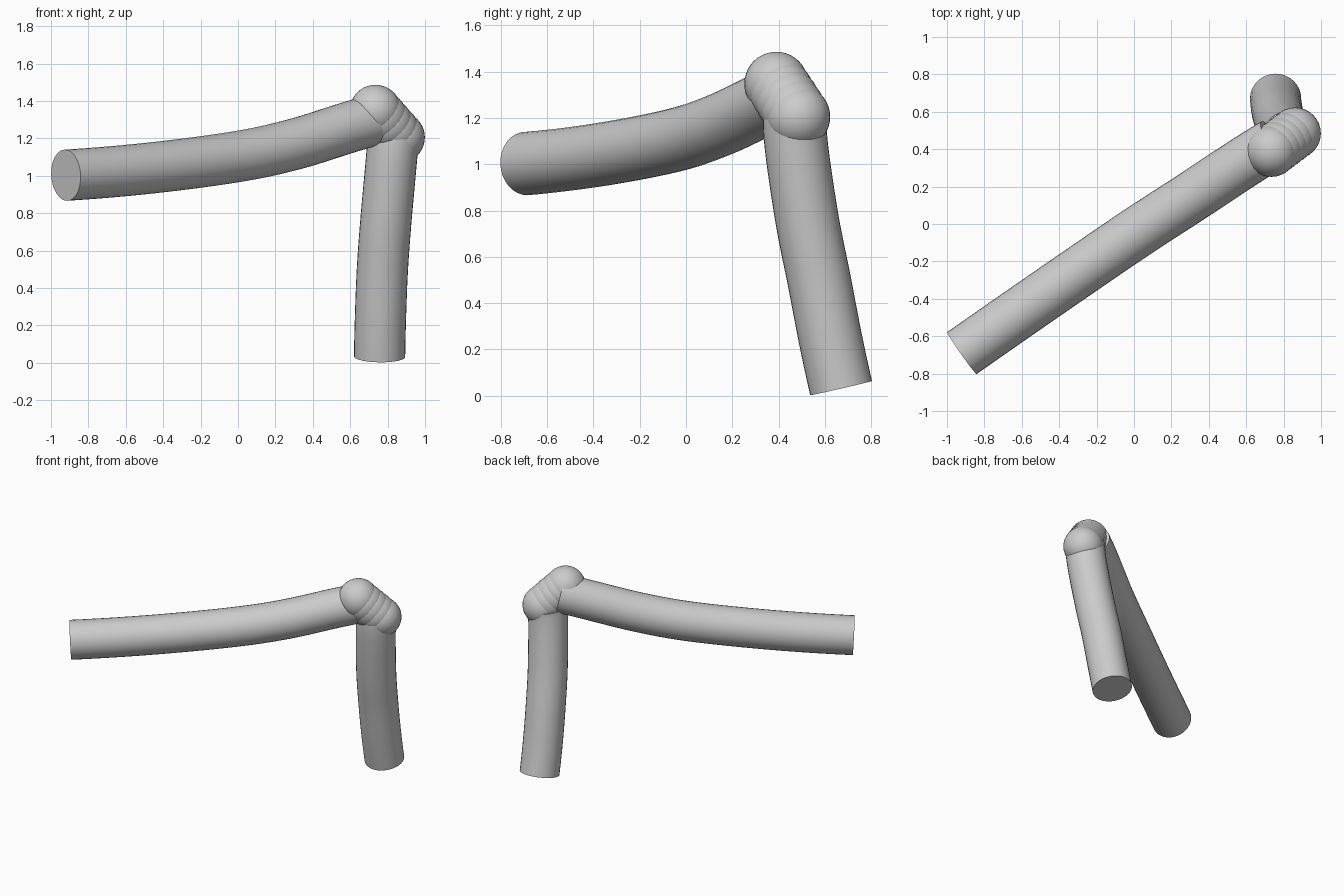
import bpy, bmesh, math
from mathutils import Vector

if "Cube" in bpy.data.objects:
    bpy.data.objects.remove(bpy.data.objects["Cube"])

R = 0.137
SIDES = 32

grey = bpy.data.materials.new("plain grey")
grey.diffuse_color = (0.6, 0.6, 0.6, 1)
grey.use_nodes = True
grey.node_tree.nodes["Principled BSDF"].inputs["Base Color"].default_value = grey.diffuse_color


def finish(name, bm):
    bmesh.ops.recalc_face_normals(bm, faces=bm.faces)
    me = bpy.data.meshes.new(name)
    bm.to_mesh(me)
    bm.free()
    me.materials.append(grey)
    ob = bpy.data.objects.new(name, me)
    bpy.context.collection.objects.link(ob)
    bpy.context.view_layer.objects.active = ob
    ob.select_set(True)
    bpy.ops.object.shade_smooth_by_angle(angle=math.radians(35))
    ob.select_set(False)


def spline(pts, steps=6):
    """Smooth path through the points, with parabolic ends."""
    p = [Vector(v) for v in pts]
    p = [3 * p[0] - 3 * p[1] + p[2]] + p + [3 * p[-1] - 3 * p[-2] + p[-3]]
    out = []
    for i in range(1, len(p) - 2):
        a, b, c, d = p[i - 1:i + 3]
        for k in range(steps):
            t = k / steps
            out.append(0.5 * (2 * b + (c - a) * t + (2 * a - 5 * b + 4 * c - d) * t * t
                              + (3 * b - a - 3 * c + d) * t ** 3))
    out.append(p[-2])
    return out


def tube(name, pts, side):
    path = spline(pts)
    bm = bmesh.new()
    rings = []
    for i, c in enumerate(path):
        t = (path[min(i + 1, len(path) - 1)] - path[max(i - 1, 0)]).normalized()
        u = t.cross(side).normalized()
        v = t.cross(u)
        rings.append([bm.verts.new(c + R * (u * math.cos(a) + v * math.sin(a)))
                      for a in (2 * math.pi * k / SIDES for k in range(SIDES))])
    for r0, r1 in zip(rings, rings[1:]):
        for k in range(SIDES):
            j = (k + 1) % SIDES
            bm.faces.new((r0[k], r0[j], r1[j], r1[k]))
    bm.faces.new(rings[0])
    bm.faces.new(rings[-1])
    finish(name, bm)


# long rising arm
tube("long_arm", [(-0.92, -0.69, 1.003), (-0.46, -0.37, 1.042), (0, -0.055, 1.103),
                  (0.3, 0.14, 1.168), (0.58, 0.325, 1.255), (0.75, 0.43, 1.305)],
     Vector((0, 0, 1)))

# downward leg
tube("down_leg", [(0.83, 0.47, 1.2), (0.817, 0.48, 1.05), (0.79, 0.525, 0.75),
                  (0.772, 0.575, 0.5), (0.762, 0.623, 0.25), (0.757, 0.67, 0.033)],
     Vector((1, 0, 0)))

# bulging elbow made of overlapping rounded folds
start, end = Vector((0.735, 0.39, 1.348)), Vector((0.861, 0.485, 1.205))
N = 5
for i in range(N):
    bm = bmesh.new()
    bmesh.ops.create_uvsphere(bm, u_segments=32, v_segments=20, radius=R + 0.001)
    bmesh.ops.translate(bm, verts=bm.verts, vec=start.lerp(end, i / (N - 1)))
    finish("elbow_fold_%d" % (i + 1), bm)
